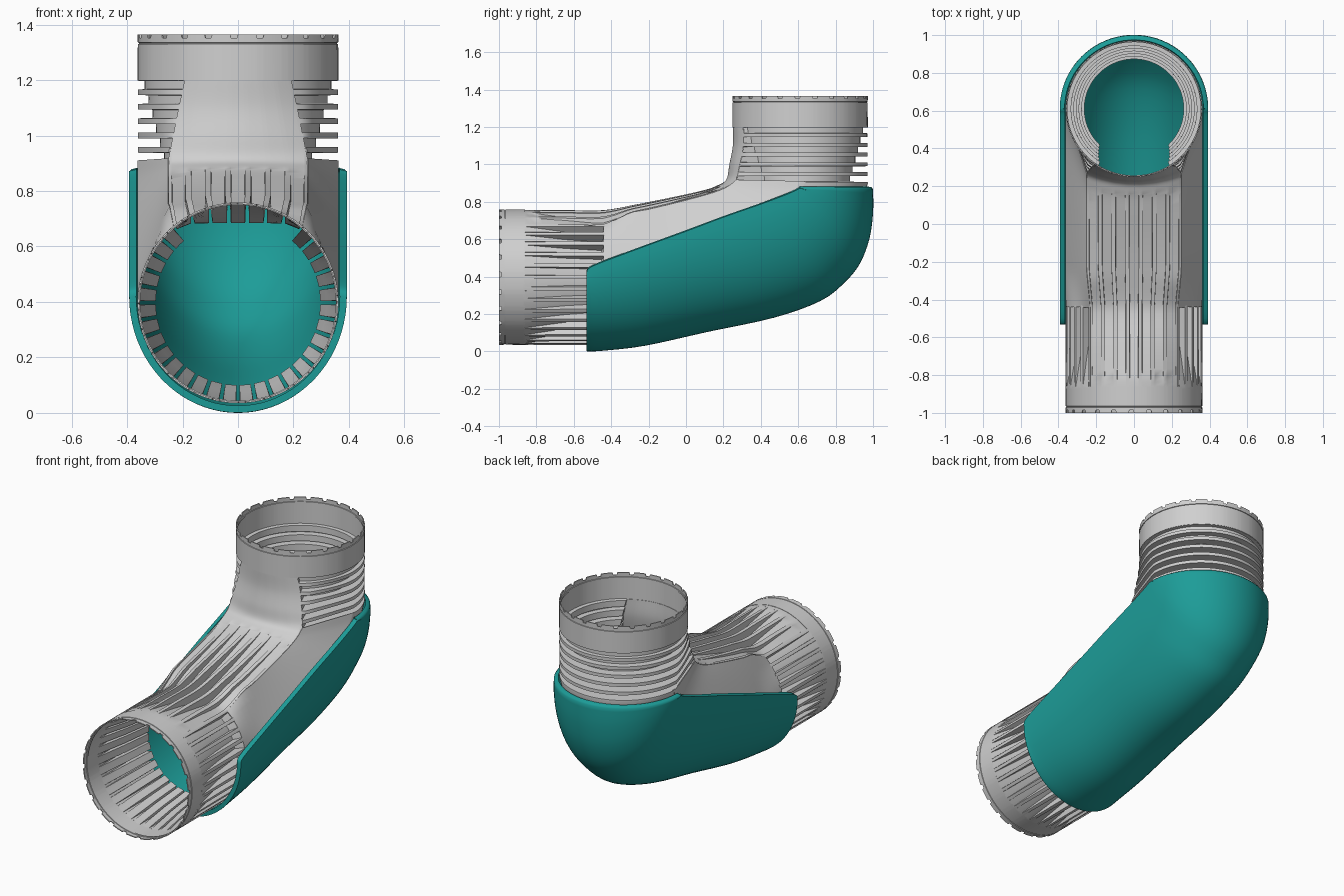
import bpy
from math import sin, cos, radians, asin, pi
from mathutils import Vector

cube = bpy.data.objects.get("Cube")
if cube:
    bpy.data.objects.remove(cube, do_unlink=True)


def material(name, rgb):
    m = bpy.data.materials.new(name)
    m.use_nodes = True
    m.diffuse_color = (*rgb, 1)
    bsdf = next(n for n in m.node_tree.nodes if n.type == 'BSDF_PRINCIPLED')
    bsdf.inputs["Base Color"].default_value = (*rgb, 1)
    bsdf.inputs["Roughness"].default_value = 0.6
    return m


GREY = material("light grey", (0.63, 0.63, 0.63))
TEAL = material("teal", (0.012, 0.335, 0.315))
R = 0.362          # pipe radius
SKIN = 0.003       # half the wall thickness
LOW_Z = 0.397      # axis height of the front pipe
UP_Y = 0.61        # axis depth of the upright pipe
EDGE = radians(40)  # half-angle of the grooved panel at the front pipe


def clamp(v):
    return max(0, min(v, 1))


def grid(name, rows, mat, thickness, wrap=False, angle=35):
    """Skin a grid of points and give it a wall thickness."""
    n = len(rows[0])
    faces = []
    for i in range(len(rows) - 1):
        for j in range(n if wrap else n - 1):
            k = (j + 1) % n
            faces.append((i * n + j, i * n + k, (i + 1) * n + k, (i + 1) * n + j))
    mesh = bpy.data.meshes.new(name)
    mesh.from_pydata([p for row in rows for p in row], [], faces)
    mesh.materials.append(mat)
    ob = bpy.data.objects.new(name, mesh)
    bpy.context.collection.objects.link(ob)
    mod = ob.modifiers.new("wall", 'SOLIDIFY')
    mod.thickness, mod.offset = thickness, 0
    bpy.ops.object.select_all(action='DESELECT')
    ob.select_set(True)
    bpy.context.view_layer.objects.active = ob
    bpy.ops.object.modifier_apply(modifier=mod.name)
    bpy.ops.object.shade_smooth_by_angle(angle=radians(angle))


def smooth(stations, steps):
    """Catmull-Rom curve through the stations."""
    s = [Vector(p) for p in stations]
    s = [s[0]] + s + [s[-1]]
    out = []
    for a, b, c, d in zip(s, s[1:], s[2:], s[3:]):
        for i in range(steps):
            t = i / steps
            out.append(0.5 * (2 * b + (c - a) * t + (2 * a - 5 * b + 4 * c - d) * t ** 2
                              + (3 * b - a - 3 * c + d) * t ** 3))
    return out + [s[-1]]


def pipe_point(r, a, s, upright):
    """Angle 0 is the inner side of the elbow."""
    if upright:
        return Vector((r * sin(a), UP_Y - r * cos(a), s))
    return Vector((r * sin(a), s, LOW_Z + r * cos(a)))


# Collars with a toothed rim
def collar(name, end, length, upright):
    sign = -1 if upright else 1
    teeth = 24
    cols = []
    for i in range(teeth):
        for f, notch in ((0, 0), (0.35, 0), (0.7, 0), (0.74, 1), (0.96, 1)):
            cols.append((2 * pi * (i + f) / teeth, notch))
    rows = []
    for d, r in ((length, R), (0.037, R), (0.036, R - 0.004), (0.029, R - 0.004), (0.028, R)):
        rows.append([pipe_point(r - SKIN, a, end + sign * d, upright) for a, _ in cols])
    rows.append([pipe_point(R - SKIN, a, end + sign * 0.014 * notch, upright)
                 for a, notch in cols])
    grid(name, rows, GREY, 2 * SKIN, wrap=True)


collar("front_collar", -1.0, 0.14, False)
collar("upright_collar", 1.365, 0.167, True)

# Front sleeve: lengthwise pleats that deepen toward the elbow
slots = 28
pitch = (2 * pi - 2 * EDGE) / slots
cols = []
for i in range(slots):
    for f, deep in ((0, 0), (0.13, 0), (0.15, 1), (0.5, 1), (0.85, 1), (0.87, 0)):
        cols.append((EDGE + pitch * (i + f), deep))
cols.append((2 * pi - EDGE, 0))
rows = []
for y, depth in ((-0.87, 0), (-0.86, 0), (-0.65, 0.036), (-0.45, 0.06), (-0.43, 0)):
    rows.append([pipe_point(R - SKIN - depth * deep, a, y, False) for a, deep in cols])
grid("front_pleated_sleeve", rows, GREY, 2 * SKIN)


# Elbow body: each station is (axis y, axis z, crest y, crest z)
def up_station(z):
    return (UP_Y, z, 0.25 - 0.035 * clamp((1.1 - z) / 0.19), z)


LOW_PART = [(-0.44, LOW_Z, -0.44, 0.757), (-0.2, 0.50, -0.25, 0.79),
            (0.1, 0.62, -0.05, 0.83), (0.42, 0.75, 0.09, 0.86),
            (0.56, 0.84, 0.165, 0.885), (0.61, 0.91, 0.215, 0.918)]
START = [(y, LOW_Z, y, 0.757) for y in (-0.86, -0.65)]
HIGH_PART = [up_station(z) for z in (1.0, 1.1, 1.2)]


def body_point(st, a, depth=0):
    """Round at both pipes, flat-topped with slanted sides between them."""
    axis, crest = Vector((0, st[0], st[1])), Vector((0, st[2], st[3]))
    bulge = clamp((st[2] + 0.44) / 0.14) * clamp((1.2 - st[1]) / 0.29)
    up = crest - axis
    s = abs(sin(a))
    lift = cos(a)
    if lift > 0:
        flat = 1 - 0.12 * (s / 0.69) ** 2 if s < 0.69 else 0.88 * (1 - s) / 0.31
        lift += (flat - lift) * bulge
    return (axis + up * lift + Vector(((R - SKIN) * sin(a), 0, 0))
            - up.normalized() * (depth + SKIN))


def panel_edge(st):
    """Half-angle of the panel: widest at the bend, narrow at the top."""
    return (EDGE + radians(4) * clamp((st[2] + 0.44) / 0.2)
            - radians(12) * clamp((st[1] - 0.91) / 0.29))


def groove_depth(y, a):
    """Floors lie level, so grooves get shallower toward the panel edges."""
    ramp = max(0, (y + 0.82) / 0.37 if y < -0.45 else (0.17 - y) / 0.62)
    return ramp * max(0.012, R * cos(a) - 0.293)


cols = [(-EDGE, 0)]
for k in range(-3, 4):
    for dx, deep in ((-0.025, 0), (-0.024, 1), (0.024, 1), (0.025, 0)):
        cols.append((asin((0.066 * k + dx) / R), deep))
cols.append((EDGE, 0))
rows = [[body_point(st, a * panel_edge(st) / EDGE, deep * groove_depth(st[2], a))
         for a, deep in cols] for st in smooth(START + LOW_PART + HIGH_PART, 6)]
grid("grooved_top_panel", rows, GREY, 2 * SKIN)

for name, sign in (("left_side_panel", 1), ("right_side_panel", -1)):
    rows = []
    for st in smooth(LOW_PART, 6):
        edge = panel_edge(st)
        rows.append([body_point(st, sign * (edge + (radians(94) - edge) * i / 14))
                     for i in range(15)])
    grid(name, rows, GREY, 2 * SKIN)

# Upright sleeve: stacked ring pleats, each one deeper than the one above
levels = [(0.86, R - 0.012), (0.90, None)]      # None follows the outer skin
for k in reversed(range(6)):
    top = 1.2 - 0.052 * k
    floor = 0.335 - 0.014 * k
    levels += [(top - 0.036, None), (top - 0.035, floor), (top - 0.001, floor), (top, None)]
rows = []
steps = 64
for z, floor in levels:
    start = panel_edge(up_station(z))
    row = []
    for i in [0, 0.2] + list(range(1, steps)) + [steps - 0.2, steps]:
        a = start + (2 * pi - 2 * start) * i / steps
        if floor and 0 < i < steps:
            row.append(pipe_point(floor, a, z, True))
        elif cos(a) > 0:
            row.append(body_point(up_station(z), a))
        else:
            row.append(pipe_point(R - SKIN, a, z, True))
    rows.append(row)
grid("upright_pleated_sleeve", rows, GREY, 2 * SKIN)

# Outer shell: each station is (rim y, rim z, keel y, keel z)
SHELL = [(-0.53, 0.42, -0.53, 0.0), (-0.50, 0.453, -0.45, 0.003),
         (-0.3, 0.53, -0.22, 0.03), (0.0, 0.64, 0.12, 0.105),
         (0.2, 0.715, 0.47, 0.18), (0.4, 0.785, 0.72, 0.27),
         (0.52, 0.83, 0.85, 0.37), (0.58, 0.855, 0.93, 0.47),
         (0.60, 0.866, 0.98, 0.6), (0.61, 0.87, 1.0, 0.74), (0.61, 0.87, 1.0, 0.866)]
stations = [(st, 0.003) for st in smooth(SHELL, 4)]
# lips that turn in to meet the grey pipe at both ends
stations.insert(0, (SHELL[0], 0.026))
stations.append(((0.61, 0.876, 1.0, 0.875), 0.010))
stations.append(((0.61, 0.88, 1.0, 0.878), 0.026))
rows = []
for st, inset in stations:
    rim, keel = Vector((0, st[0], st[1])), Vector((0, st[2], st[3]))
    drop = keel - rim
    drop *= 1 - inset / drop.length
    row = [rim + drop * sin(pi * i / 40) + Vector(((0.393 - inset) * cos(pi * i / 40), 0, 0))
           for i in range(41)]
    for sign, at in ((1, 0), (-1, len(row) + 1)):
        row.insert(at, rim + Vector((sign * 0.366, 0, 0.005)))
    rows.append(row)
grid("outer_shell", rows, TEAL, 0.006, angle=50)
